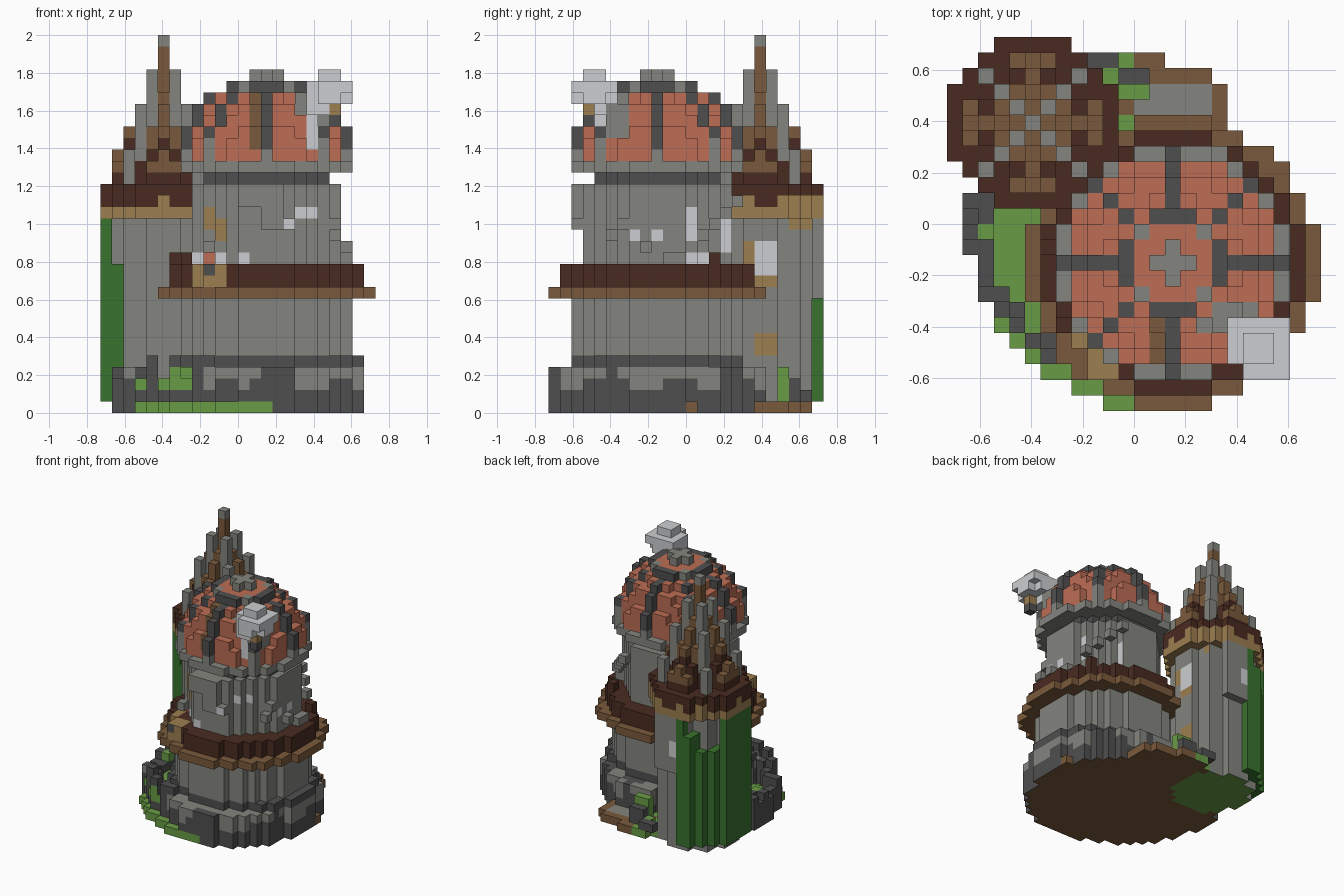
import bpy, bmesh, math, random

random.seed(4)
cube = bpy.data.objects.get("Cube")
if cube:
    bpy.data.objects.remove(cube, do_unlink=True)

U = 2 / 33  # block size
PALETTE = {"stone": "84847E", "dark_stone": "4F4F4F", "dark_wood": "492B21",
           "wood": "7A5A3C", "straw": "9C7E50", "clay": "BC6D55",
           "grass": "699C46", "vine": "39722D", "plaster": "CCCED1"}


def linear(h):
    v = [int(h[n:n + 2], 16) / 255 for n in (0, 2, 4)]
    return [c / 12.92 if c < 0.04 else ((c + 0.055) / 1.055) ** 2.4 for c in v] + [1]


MATS = []
for name, code in PALETTE.items():
    m = bpy.data.materials.new(name)
    m.use_nodes = True
    m.diffuse_color = linear(code)
    m.node_tree.nodes["Principled BSDF"].inputs["Base Color"].default_value = linear(code)
    MATS.append(m)
INDEX = {n: k for k, n in enumerate(PALETTE)}
blocks = {}  # (i, j, k) -> (part, colour)
painted = {}  # (block, axis, side) -> colour of a single face


def put(part, i, j, k, col):
    blocks[i, j, k] = (part, col(i, j, k) if callable(col) else col)


def box(part, i0, i1, j0, j1, k0, k1, col):
    for i in range(i0, i1 + 1):
        for j in range(j0, j1 + 1):
            for k in range(k0, k1 + 1):
                put(part, i, j, k, col)


def disc(part, c, n, k0, k1, col, inner=-1, ny=None):
    """Stack of round block layers, optionally hollow."""
    ny = ny or n
    for di in range(-12, 13):
        for dj in range(-12, 13):
            if math.hypot(di / (n + .4), dj / (ny + .4)) <= 1 and math.hypot(di, dj) > inner + .4:
                for k in range(k0, k1 + 1):
                    put(part, c[0] + di, c[1] + dj, k, col)


def paint(side, a0, a1, k0, k1, col):
    """Recolour the outermost faces towards the front or +x."""
    for a in range(a0, a1 + 1):
        for k in range(k0, k1 + 1):
            for d in range(-12, 12):
                key = (a, d, k) if side == "front" else (-1 - d, a, k)
                if key in blocks:
                    painted[(key, 1, 0) if side == "front" else (key, 0, 1)] = col
                    break


MAIN, SMALL = (2, -3), (-7, 6)


# Ground plate
def ground_colour(i, j, k):
    if i < -9:
        return "dark_stone"
    if j > 6 and i > -2:
        return "stone" if i in range(0, 5) and j < 9 else "wood"
    return "grass" if i < 3 else "wood"


for i in range(-12, 12):
    for j in range(-12, 12):
        if math.hypot(i + .5, j + .5) < 10.77 and not (j > 0 and i > 5):
            put("ground", i, j, 0, ground_colour)
for i, j in ((-6, -10), (-4, -11), (-2, -12)):
    box("ground", i, 2, j, j, 0, 0, "grass")

# Lawn and ruined yard wall
box("lawn", -9, -6, -5, 0, 1, 1, "grass")
for i in range(-11, -2):
    for j in range(-10, 3):
        r = math.hypot(i + .5, j + .5)
        edge = 10.7 if i < -9 else 10.15
        if 9.2 < r < edge and i + .5 * j < -5:
            top = random.choice((2, 2, 3, 3)) if i < -8 else random.choice((2, 3, 4, 4))
            box("yard_wall", i, i, j, j, 1, top, "dark_stone")
put("yard_wall", -10, -1, 3, "grass")
box("rubble", -1, 0, 9, 9, 1, 2, "dark_stone")
box("rubble", -3, -2, 10, 10, 1, 1, "dark_stone")
box("rubble", -1, 0, 8, 8, 1, 3, "grass")
put("rubble", -2, 9, 1, "grass")
put("rubble", -1, 10, 0, "grass")


# Main tower base, with worn stone patches below the rim
def base_colour(i, j, k):
    wave = math.sin(i * 1.3 + 1) + math.sin(j * 1.1) + (k - 2) * .8
    return "stone" if k in (2, 3) and wave > .2 else "dark_stone"


disc("tower_base", MAIN, 8, 0, 3, base_colour, ny=9)
disc("tower_base", MAIN, 8, 4, 4, "dark_stone", ny=7)
disc("lower_wall", MAIN, 7, 5, 9, "stone")

# Timber gallery around the main tower
disc("gallery_floor", MAIN, 9, 10, 10, "wood")
disc("gallery_rail", MAIN, 8, 11, 12, "dark_wood")
for i, j in ((-5, -6), (-6, -2), (8, 2)):
    put("gallery_rail", i, j, 13, "dark_wood")
box("gallery_stall", -4, -4, -8, -7, 11, 12, "straw")
box("gallery_stall", -3, -2, -10, -9, 11, 12, "straw")

# Small tower with a jutting bay and timber crown
disc("small_tower", SMALL, 4, 0, 17, "stone")
box("bay", -7, -5, 11, 11, 10, 16, "stone")
for k in (12, 13):
    painted[(-7, 11, k), 1, 1] = "plaster"
disc("crown_beam", SMALL, 5, 17, 17, "straw")
disc("crown", SMALL, 5, 18, 18, lambda i, j, k: "straw" if (i + j) % 3 == 0 else "dark_wood")
disc("crown", SMALL, 5, 19, 19, "dark_wood")

# Stepped spire: tapering timber ribs with stone posts on the diagonals
disc("spire", SMALL, 3, 20, 21, "dark_wood")
disc("spire", SMALL, 2, 22, 23, "dark_wood")
disc("spire", SMALL, 1, 24, 25, "wood")


def rib_colour(i, j, k):
    d = max(abs(i - SMALL[0]), abs(j - SMALL[1]))
    return "wood" if k > 23 or (k > 21 and d != 3) or (d == 4 and k == 21) else "dark_wood"


for d, top in ((1, 27), (2, 26), (3, 24), (4, 22)):
    for a, b in ((d, 0), (-d, 0), (0, d), (0, -d)):
        for e in (-1, 0, 1) if d > 1 else (0,):
            i = SMALL[0] + (a or e)
            j = SMALL[1] + (b or e)
            drop = (1 if d == 4 else 2) if e else 0
            box("spire_rib", i, i, j, j, 20, top - drop, rib_colour)
for d, k0, k1 in ((1, 24, 29), (2, 22, 26), (3, 20, 22)):
    for a in (-d, d):
        for b in (-d, d):
            box("spire_post", SMALL[0] + a, SMALL[0] + a, SMALL[1] + b, SMALL[1] + b, k0, k1, "stone")
box("spire_mast", SMALL[0], SMALL[0], SMALL[1], SMALL[1], 24, 31, "wood")
put("spire_mast", *SMALL, 32, "stone")

# Vines on the outer side of the small tower, shorter on the corner
for di in range(-5, 0):
    for dj in range(-2, 6):
        if 4.4 < math.hypot(di, dj) <= 5.4:
            top = 16 - (4 if di in (-3, -4) else 0) - (2 if di == -2 else 0)
            box("vines", SMALL[0] + di, SMALL[0] + di, SMALL[1] + dj, SMALL[1] + dj, 1, top, "vine")

# Upper wall, neck and cornice of the main tower
disc("upper_wall", MAIN, 6, 13, 19, "stone")
disc("neck", MAIN, 5, 20, 20, "dark_stone")
disc("cornice", MAIN, 7, 21, 21, "stone")

# Projecting stones and steps
box("projecting_stones", 2, 3, -10, -10, 16, 19, "stone")
box("projecting_stones", 0, 1, -10, -10, 18, 19, "stone")
for i, j, k in ((4, -10, 16), (8, -7, 15), (8, -6, 16), (9, -2, 13), (9, -1, 13), (9, -4, 14),
                (8, 1, 15), (7, 2, 16), (6, 3, 17), (5, 4, 18), (-3, -8, 14)):
    put("projecting_stones", i, j, k, "stone")

# Clay dome with raised ribs
for k, n in ((22, 6.5), (23, 6.5), (24, 6.2), (25, 5.6), (26, 5), (27, 4), (28, 2)):
    disc("dome", MAIN, n, k, k, "clay")
    if k < 28:
        r = int(n) + 1
        for a, b in ((1, 0), (-1, 0), (0, 1), (0, -1)):
            put("dome_rib", MAIN[0] + a * r, MAIN[1] + b * r, k, "stone" if k == 22 else "dark_stone")
            put("dome_rib", MAIN[0] + a * (r - 1), MAIN[1] + b * (r - 1), k, "dark_stone")
        q = round(n * .73)
        for a in (-q, q):
            for b in (-q, q):
                put("dome_rib", MAIN[0] + a, MAIN[1] + b, k, "stone" if k < 24 else "dark_stone")
disc("dome_ring", MAIN, 3, 28, 28, lambda i, j, k: "stone" if abs(i - 2) == abs(j + 3) else "dark_stone", inner=2)
box("finial", 1, 3, -3, -3, 29, 29, "stone")
box("finial", 2, 2, -4, -2, 29, 29, "stone")
for k, j in ((23, -9), (24, -9), (25, -8), (26, -8), (27, -7)):
    put("dome_patch", 1, j, k, "wood")

# Chimney with a puff of smoke
box("chimney", 4, 7, -7, -6, 24, 26, "stone")
box("chimney", 5, 6, -7, -6, 27, 27, "stone")
box("chimney", 6, 6, -8, -7, 23, 26, "plaster")
put("chimney", 8, -9, 25, "dark_stone")
put("chimney", 8, -9, 26, "straw")
box("smoke", 6, 7, -9, -8, 26, 26, "plaster")
box("smoke", 7, 8, -10, -7, 27, 28, "plaster")
box("smoke", 6, 9, -9, -8, 27, 28, "plaster")
box("smoke", 9, 9, -10, -7, 28, 28, "plaster")
box("smoke", 6, 6, -7, -7, 27, 28, "plaster")
box("smoke", 7, 8, -9, -8, 29, 29, "plaster")

# Painted windows, door, shutters and moss
for a0, a1, k0, k1, col in (
        (5, 6, 17, 17, "plaster"), (4, 4, 16, 16, "plaster"), (-4, -4, 13, 13, "plaster"),
        (0, 0, 13, 13, "plaster"), (-2, -2, 13, 13, "plaster"), (-3, -3, 16, 17, "straw"),
        (-2, -2, 15, 16, "straw"), (-3, -3, 13, 13, "clay"), (-3, -3, 12, 12, "dark_stone"),
        (-9, -9, 2, 2, "grass"), (-7, -5, 2, 2, "grass"), (-6, -5, 3, 3, "grass"),
        (-10, -10, 3, 3, "stone"), (-9, 2, 0, 0, "grass")):
    paint("front", a0, a1, k0, k1, col)
for a0, a1, k0, k1, col in (
        (0, 0, 15, 17, "plaster"), (3, 3, 14, 16, "plaster"), (0, 1, 13, 13, "plaster"),
        (-5, -5, 15, 15, "plaster"), (-3, -3, 15, 15, "plaster"), (6, 7, 12, 14, "plaster"),
        (5, 5, 13, 14, "straw"), (6, 7, 11, 11, "straw"), (6, 7, 5, 6, "straw"), (9, 10, 16, 16, "straw")):
    paint("side", a0, a1, k0, k1, col)

# Earth underside, mossy below the small tower
for i, j, k in blocks:
    mossy = math.hypot(i - SMALL[0], j - SMALL[1]) < 4.5
    painted[(i, j, 0), 2, 0] = "grass" if mossy else "wood"

# Build one mesh per part, keeping only exposed faces
parts = {}
for key, (part, col) in blocks.items():
    parts.setdefault(part, []).append((key, col))
for part, cells in parts.items():
    bm, cache = bmesh.new(), {}
    for key, col in cells:
        for ax, s in ((0, 0), (0, 1), (1, 0), (1, 1), (2, 0), (2, 1)):
            near = list(key)
            near[ax] += 2 * s - 1
            if tuple(near) in blocks:
                continue
            vs = []
            for p, q in ((0, 0), (1, 0), (1, 1), (0, 1))[::1 if s else -1]:
                v = list(key)
                v[ax] += s
                v[(ax + 1) % 3] += p
                v[(ax + 2) % 3] += q
                v = tuple(v)
                if v not in cache:
                    cache[v] = bm.verts.new([c * U for c in v])
                vs.append(cache[v])
            bm.faces.new(vs).material_index = INDEX[painted.get((key, ax, s), col)]
    mesh = bpy.data.meshes.new(part)
    for m in MATS:
        mesh.materials.append(m)
    bm.to_mesh(mesh)
    bm.free()
    bpy.context.collection.objects.link(bpy.data.objects.new(part, mesh))
